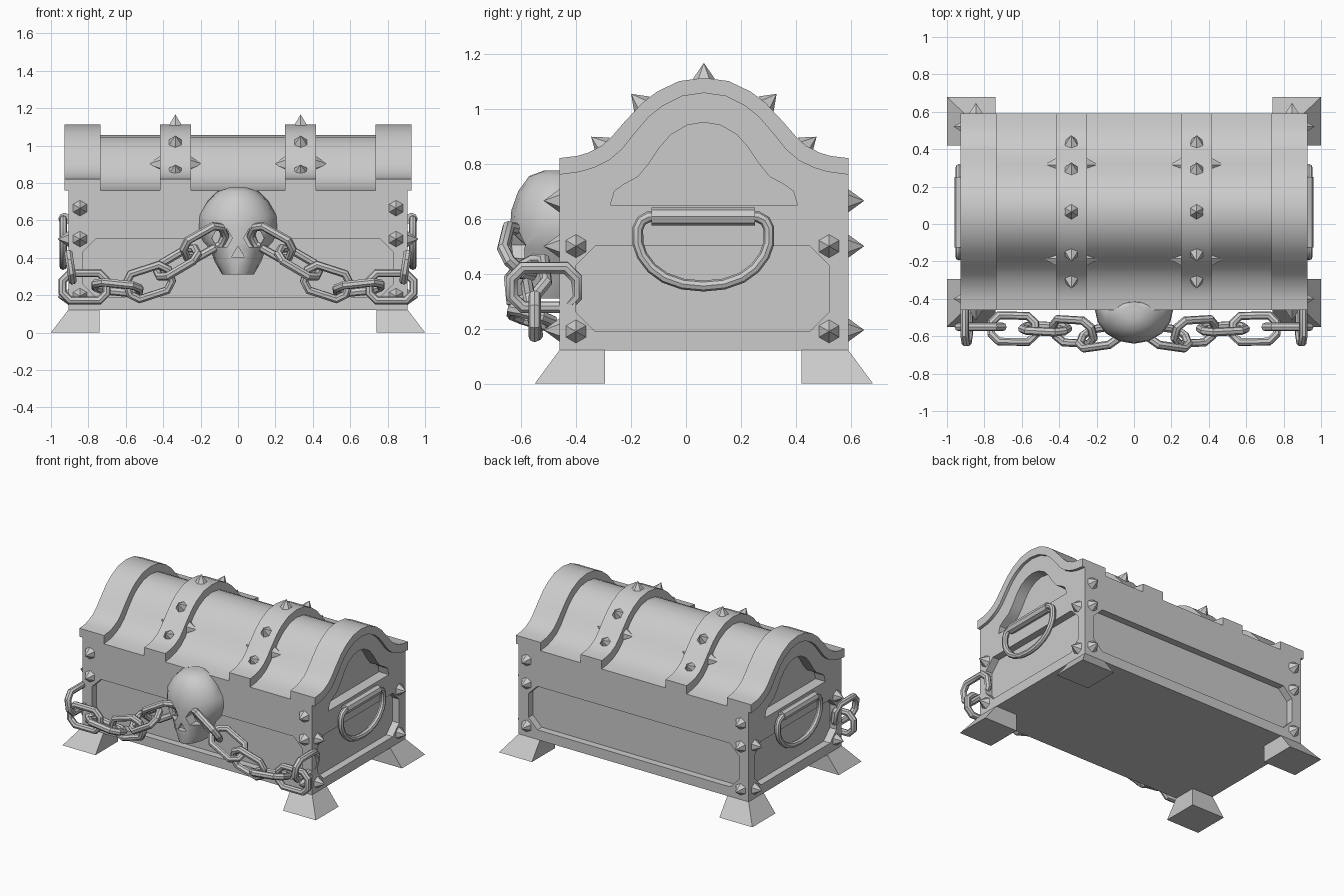
import bpy, bmesh, math
from mathutils import Vector, Matrix

if "Cube" in bpy.data.objects:
    bpy.data.objects.remove(bpy.data.objects["Cube"])

CY = 0.065  # middle of the chest in y


def finish(name, bm, smooth=False):
    bmesh.ops.recalc_face_normals(bm, faces=bm.faces)
    me = bpy.data.meshes.new(name)
    bm.to_mesh(me)
    bm.free()
    ob = bpy.data.objects.new(name, me)
    bpy.context.collection.objects.link(ob)
    if smooth:
        smooth_it(ob)
    return ob


def select(ob):
    bpy.ops.object.select_all(action='DESELECT')
    ob.select_set(True)
    bpy.context.view_layer.objects.active = ob


def smooth_it(ob):
    select(ob)
    bpy.ops.object.shade_smooth_by_angle(angle=math.radians(35))


def prism(name, pts, axis, a, b):
    """Extrude a 2D outline along x (pts = y,z) or y (pts = x,z)."""
    bm = bmesh.new()
    rings = []
    for t in (a, b):
        rings.append([bm.verts.new((t, p, q) if axis == 'x' else (p, t, q)) for p, q in pts])
    n = len(pts)
    for i in range(n):
        j = (i + 1) % n
        bm.faces.new((rings[0][i], rings[0][j], rings[1][j], rings[1][i]))
    bm.faces.new(rings[0])
    bm.faces.new(rings[1])
    return finish(name, bm)


def cut(ob, cutter):
    cutter.hide_render = True
    mod = ob.modifiers.new("cut", 'BOOLEAN')
    mod.operation, mod.solver, mod.object = 'DIFFERENCE', 'EXACT', cutter
    select(ob)
    bpy.ops.object.modifier_apply(modifier=mod.name)
    bpy.data.objects.remove(cutter)


def arch(half):
    """Mirror a half profile (distance from middle, z) into a full arch, front to back."""
    return [(CY - d, z) for d, z in reversed(half)] + [(CY + d, z) for d, z in half[1:]]


def octagon(a0, a1, z0, z1, c):
    return [(a0, z0 + c), (a0 + c, z0), (a1 - c, z0), (a1, z0 + c),
            (a1, z1 - c), (a1 - c, z1), (a0 + c, z1), (a0, z1 - c)]


def tube(name, pts, r, cyclic=False):
    cu = bpy.data.curves.new(name, 'CURVE')
    cu.dimensions = '3D'
    cu.bevel_depth, cu.bevel_resolution, cu.use_fill_caps = r, 2, True
    sp = cu.splines.new('POLY')
    sp.points.add(len(pts) - 1)
    for p, co in zip(sp.points, pts):
        p.co = (*co, 1)
    sp.use_cyclic_u = cyclic
    ob = bpy.data.objects.new(name, cu)
    bpy.context.collection.objects.link(ob)
    select(ob)
    bpy.ops.object.convert(target='MESH')
    smooth_it(bpy.context.view_layer.objects.active)


def add_stud(bm, pos, n, r=0.045, h=0.062):
    n = Vector(n).normalized()
    m = Matrix.Translation(Vector(pos) + n * (h / 2 - 0.004)) @ n.to_track_quat('Z', 'Y').to_matrix().to_4x4()
    bmesh.ops.create_cone(bm, cap_ends=True, segments=6, radius1=r, radius2=0, depth=h, matrix=m)


# Lid profiles: raised straps, lid skin, end recess
outer = arch([(0, 1.112), (.09, 1.1), (.17, 1.062), (.225, 1.02), (.29, .95), (.335, .898),
              (.37, .866), (.42, .84), (.46, .828), (.525, .82)])
inner = arch([(0, 1.057), (.08, 1.045), (.15, 1.01), (.2, .97), (.25, .912), (.3, .85),
              (.345, .812), (.4, .785), (.45, .77), (.525, .76)])
niche = arch([(0, .95), (.06, .94), (.12, .905), (.16, .86), (.2, .8), (.24, .752),
              (.29, .725), (.325, .7), (.34, .65)])

# Chest with recessed panels
chest = prism("chest_body", [(-.46, .12)] + inner + [(.59, .12)], 'x', -.907, .907)
for s in (-1, 1):
    cut(chest, prism("end_panel_cut", octagon(-.4, .52, .19, .5, .07), 'x', s * .855, s * 1.0))
    cut(chest, prism("end_niche_cut", niche, 'x', s * .83, s * 1.0))
for y0, y1 in ((-.6, -.41), (.54, .7)):
    cut(chest, prism("long_panel_cut", octagon(-.83, .83, .19, .5, .07), 'y', y0, y1))
smooth_it(chest)

# Lid straps
for s in (-1, 1):
    for nm, a, b in (("end_strap", .735, .928), ("middle_strap", .252, .418)):
        smooth_it(prism(nm, outer + inner[::-1], 'x', s * a, s * b))

# Studs and spikes
bm = bmesh.new()
for s in (-1, 1):
    for z in (.665, .5, .195):
        add_stud(bm, (s * .845, -.46, z), (0, -1, 0))
        add_stud(bm, (s * .845, .59, z), (0, 1, 0))
    for z in (.5, .19):
        for y in (-.4, .52):
            add_stud(bm, (s * .907, y, z), (s, 0, 0))
    add_stud(bm, (s * .335, CY, 1.112), (0, 0, 1), .04, .058)
    for t in (-1, 1):
        add_stud(bm, (s * .335, CY + t * .228, 1.018), (0, t * .72, .7), .04, .055)
        add_stud(bm, (s * .335, CY + t * .37, .866), (0, t * .75, .6), .04, .055)
        add_stud(bm, (s * .418, CY + t * .25, .9), (1 * s, 0, 0), .045, .07)
        add_stud(bm, (s * .252, CY + t * .25, .9), (-1 * s, 0, 0), .045, .07)
finish("studs", bm)

# Flared feet
for sx in (-1, 1):
    for yi, yo, yt in ((-.295, -.55, -.46), (.42, .68, .59)):
        bm = bmesh.new()
        rings = []
        for xo, y, z in ((1.0, yo, 0), (.907, yt, .122)):
            rings.append([bm.verts.new(p) for p in ((sx * .74, yi, z), (sx * xo, yi, z),
                                                    (sx * xo, y, z), (sx * .74, y, z))])
        for i in range(4):
            j = (i + 1) % 4
            bm.faces.new((rings[0][i], rings[0][j], rings[1][j], rings[1][i]))
        bm.faces.new(rings[0])
        bm.faces.new(rings[1])
        finish("foot", bm)

# Side handles
for s in (-1, 1):
    tube("handle_grip", [(s * .928, -.125, .608), (s * .928, .25, .608)], .033)
    half = [(.16, .608), (.2, .606), (.225, .592), (.238, .565), (.238, .51), (.222, .465),
            (.188, .42), (.14, .385), (.075, .362), (0, .355)]
    loop = [(-d, z) for d, z in half] + [(d, z) for d, z in half[-2::-1]]
    tube("handle_ring", [(s * .935, CY - .002 + d, z) for d, z in loop], .02)

# Skull: stacked rings of (z, half width, depth)
bm = bmesh.new()
rings, N = [], 16
for z, w, d in ((.775, .05, .06), (.755, .11, .115), (.70, .165, .155), (.63, .205, .18), (.56, .21, .185),
                (.49, .19, .185), (.44, .145, .185), (.38, .125, .185), (.31, .085, .175)):
    ring = []
    for i in range(N):
        a = 2 * math.pi * i / N
        c, sn = math.cos(a), math.sin(a)
        ring.append(bm.verts.new((w * c, -.455 - (d if sn > 0 else .04) * sn, z)))
    rings.append(ring)
for r0, r1 in zip(rings, rings[1:]):
    for i in range(N):
        j = (i + 1) % N
        bm.faces.new((r0[i], r0[j], r1[j], r1[i]))
bm.faces.new(rings[0])
bm.faces.new(rings[-1])
skull = finish("skull", bm)
for s in (-1, 1):
    eye = [(s * .085 + .055 * math.cos(k * math.pi / 3), .505 + .055 * math.sin(k * math.pi / 3)) for k in range(6)]
    cut(skull, prism("eye_cut", eye, 'y', -.75, -.555))
cut(skull, prism("nose_cut", [(-.034, .405), (.034, .405), (0, .462)], 'y', -.75, -.6))
smooth_it(skull)

# Chains from eye sockets to corners: centre, length direction, width direction
links = [((.18, -.605, .482), (.85, -.12, -.48), (.3, -.65, .6)),
         ((.325, -.575, .375), (.85, .05, -.5), (.25, .85, .45)),
         ((.475, -.56, .27), (.93, .05, -.3), (.3, -.2, .93)),
         ((.645, -.56, .24), (.98, .02, .1), (0, 1, -.3)),
         ((.82, -.55, .245), (1, 0, 0), (0, 0, 1)),
         ((.895, -.515, .35), (0, 1, 0), (.15, 0, 1))]
shape = octagon(-.118, .118, -.073, .073, .04)
for s in (-1, 1):
    for c, u, v in links:
        c, u, v = Vector(c), Vector(u).normalized(), Vector(v)
        v = (v - u * v.dot(u)).normalized()
        pts = [c + u * a + v * b for a, b in shape]
        tube("chain_link", [(s * p.x, p.y, p.z) for p in pts], .023, True)
